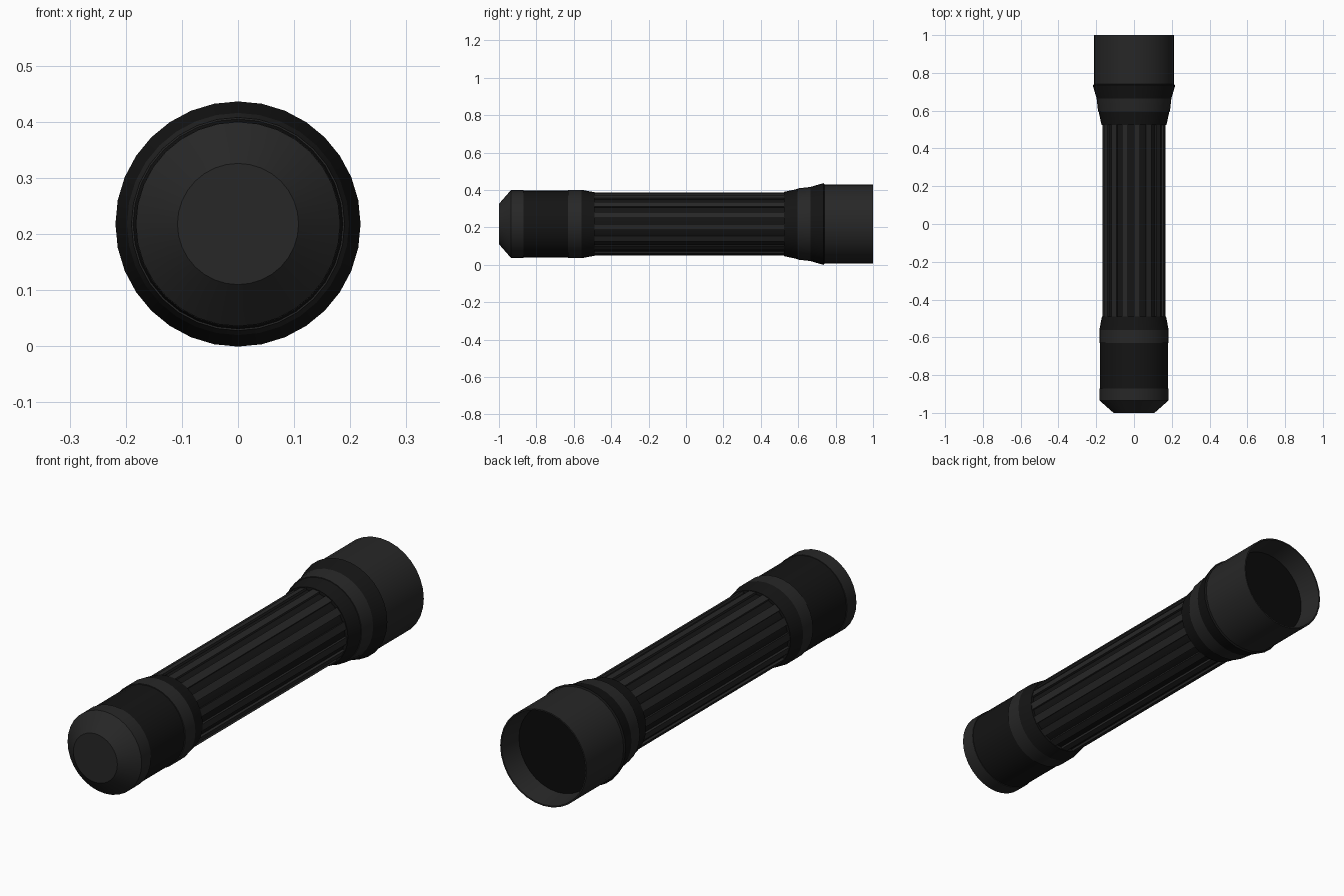
import bpy, bmesh, math

if "Cube" in bpy.data.objects:
    bpy.data.objects.remove(bpy.data.objects["Cube"])

CZ = 0.218   # height of the torch axis
N = 32       # sides


def material(name, v):
    m = bpy.data.materials.new(name)
    m.diffuse_color = (v, v, v, 1)
    m.use_nodes = True
    m.node_tree.nodes["Principled BSDF"].inputs["Base Color"].default_value = m.diffuse_color
    return m


DARK = material("black_rubber", 0.007)
LIGHT = material("dark_metal", 0.02)
GLASS = material("lens_black", 0.003)


def point(y, r, a):
    return (r * math.sin(a), y, CZ + r * math.cos(a))


def finish(name, bm, mat, angle=25):
    bmesh.ops.remove_doubles(bm, verts=bm.verts, dist=1e-5)
    bmesh.ops.recalc_face_normals(bm, faces=bm.faces)
    me = bpy.data.meshes.new(name)
    bm.to_mesh(me)
    bm.free()
    me.materials.append(mat)
    ob = bpy.data.objects.new(name, me)
    bpy.context.collection.objects.link(ob)
    bpy.ops.object.select_all(action='DESELECT')
    ob.select_set(True)
    bpy.context.view_layer.objects.active = ob
    bpy.ops.object.shade_smooth_by_angle(angle=math.radians(angle))
    return ob


def lathe(name, profile, mat):
    """Spin (y, r) points round the torch axis; first point r=0 makes a disc.
    Open profiles are drawn so that the outside faces away from the axis."""
    bm = bmesh.new()
    rings = [[bm.verts.new(point(y, r, 2 * math.pi * i / N)) for i in range(N)]
             if r > 0 else [bm.verts.new(point(y, 0, 0))] * N
             for y, r in profile]
    for a, b in zip(rings, rings[1:]):
        for i in range(N):
            j = (i + 1) % N
            bm.faces.new(list(dict.fromkeys((a[i], b[i], b[j], a[j]))))
    return finish(name, bm, mat)


# tail cap, tail tube and its bands
lathe("tail_cap", [(-1, 0), (-1, .108), (-.935, .182), (-.87, .182), (-.87, .179)], LIGHT)
lathe("tail_tube", [(-.87, .179), (-.63, .179)], DARK)
lathe("tail_band", [(-.63, .179), (-.63, .183), (-.56, .183)], LIGHT)
lathe("tail_taper", [(-.56, .183), (-.49, .170), (-.49, .158)], DARK)

# grip core with raised ribs
lathe("grip_core", [(-.49, .158), (.525, .158)], DARK)
bm = bmesh.new()
step = 2 * math.pi / N
for k in range(N // 2):
    a0, a1 = 2 * k * step, (2 * k + 1) * step
    ends = [[bm.verts.new(point(y, r, a)) for r, a in
             ((.158, a0), (.168, a0), (.168, a1), (.158, a1))] for y in (-.49, .525)]
    for i in range(3):
        bm.faces.new((ends[0][i], ends[1][i], ends[1][i + 1], ends[0][i + 1]))
finish("grip_ribs", bm, LIGHT)

# flare towards the head
lathe("neck_taper", [(.525, .158), (.525, .172), (.595, .187)], DARK)
lathe("neck_band", [(.595, .187), (.595, .190), (.665, .198)], LIGHT)
lathe("head_flare", [(.665, .198), (.735, .2185), (.74, .212)], DARK)

# head with recessed lens
lathe("head", [(.74, .212), (1, .212), (1, .206), (.9, .19)], LIGHT)
lens = lathe("lens", [(.9, .19), (.9, 0)], GLASS)
